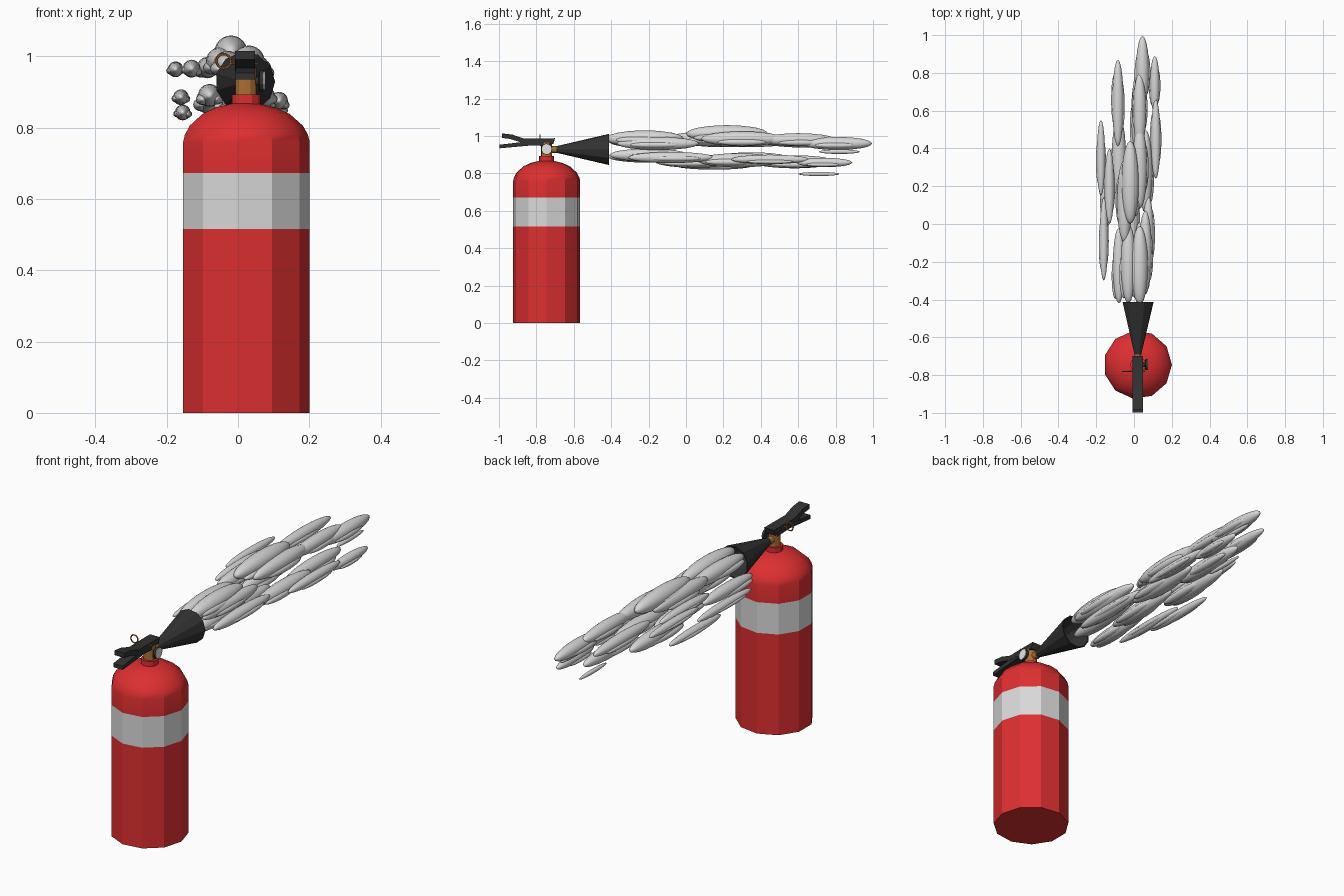
import bpy, bmesh, math, random
from mathutils import Vector, Matrix

if "Cube" in bpy.data.objects:
    bpy.data.objects.remove(bpy.data.objects["Cube"])

random.seed(4)
CX, CY, SIDES = 0.02, -0.745, 11


def material(name, rgb):
    m = bpy.data.materials.new(name)
    m.diffuse_color = (*rgb, 1)
    m.use_nodes = True
    m.node_tree.nodes["Principled BSDF"].inputs["Base Color"].default_value = m.diffuse_color
    return m


RED = material("red_paint", (0.73, 0.028, 0.03))
LABEL = material("label_grey", (0.70, 0.70, 0.70))
BLACK = material("black_plastic", (0.032, 0.032, 0.032))
BRASS = material("brass", (0.42, 0.16, 0.035))
SMOKE = material("smoke_grey", (0.68, 0.68, 0.68))
WHITE = material("gauge_white", (0.78, 0.78, 0.78))


def finish(name, bm, mats, rule=None, angle=30):
    bmesh.ops.recalc_face_normals(bm, faces=bm.faces)
    for f in bm.faces:
        f.smooth = True
        if rule:
            f.material_index = rule(f.calc_center_median())
    me = bpy.data.meshes.new(name)
    bm.to_mesh(me)
    bm.free()
    me.set_sharp_from_angle(angle=math.radians(angle))
    for m in mats:
        me.materials.append(m)
    ob = bpy.data.objects.new(name, me)
    bpy.context.collection.objects.link(ob)
    return ob


def lathe(name, profile, centre, axis, mats, rule=None, sides=SIDES):
    """Spin (radius, position) points about an axis through centre."""
    bm = bmesh.new()
    rings = []
    for r, t in profile:
        ring = []
        for i in range(sides):
            a = 2 * math.pi * i / sides
            c, s = r * math.cos(a), r * math.sin(a)
            p = {"z": (c, s, t), "y": (c, t, s), "x": (t, c, s)}[axis]
            ring.append(bm.verts.new(Vector(p) + Vector(centre)))
        rings.append(ring)
    for a, b in zip(rings, rings[1:]):
        for i in range(sides):
            j = (i + 1) % sides
            bm.faces.new((a[i], a[j], b[j], b[i]))
    bm.faces.new(rings[0])
    bm.faces.new(rings[-1])
    return finish(name, bm, mats, rule)


def lever(name, outline, half_width):
    """Extrude a side outline (y, z) across x."""
    bm = bmesh.new()
    face = bm.faces.new([bm.verts.new((CX - half_width, y, z)) for y, z in outline])
    out = bmesh.ops.extrude_face_region(bm, geom=[face])
    verts = [g for g in out["geom"] if isinstance(g, bmesh.types.BMVert)]
    bmesh.ops.translate(bm, verts=verts, vec=(2 * half_width, 0, 0))
    return finish(name, bm, [BLACK])


# Tank with label band, dome and neck
lathe("tank", [(0.181, 0), (0.181, 0.515), (0.181, 0.672), (0.181, 0.76),
               (0.176, 0.78), (0.162, 0.805), (0.125, 0.838), (0.085, 0.856), (0.04, 0.867)],
      (CX, CY, 0), "z", [RED, LABEL], lambda c: int(0.515 < c.z < 0.672))
lathe("neck_collar", [(0.041, 0.86), (0.041, 0.892)], (CX + 0.002, CY, 0), "z", [RED])

# Valve, outlet and horn
lathe("valve", [(0.03, 0.89), (0.03, 0.965)], (CX + 0.002, CY, 0), "z", [BRASS])
lathe("outlet", [(0.018, -0.745), (0.018, -0.68)], (CX, 0, 0.928), "y", [BRASS])
lathe("horn", [(0.018, -0.692), (0.084, -0.412), (0.078, -0.412), (0.012, -0.66)],
      (CX, 0, 0.928), "y", [BLACK])

# Pressure gauge
lathe("gauge_case", [(0.012, 0.04), (0.012, 0.058), (0.03, 0.06), (0.03, 0.072)],
      (0, CY, 0.93), "x", [BLACK])
lathe("gauge_face", [(0.027, 0.07), (0.027, 0.075)], (0, CY, 0.93), "x", [WHITE])

# Squeeze levers
lever("upper_lever", [(-0.985, 1.014), (-0.93, 1.008), (-0.87, 0.987), (-0.70, 0.988),
                      (-0.71, 0.957), (-0.87, 0.962), (-0.94, 0.984), (-0.985, 0.99)], 0.028)
lever("lower_lever", [(-0.998, 0.953), (-0.82, 0.975), (-0.73, 0.97),
                      (-0.73, 0.945), (-0.82, 0.95), (-0.998, 0.934)], 0.027)

# Safety pin and its ring
lathe("safety_pin", [(0.004, -0.025), (0.004, 0.058)], (0, -0.78, 0.978), "x", [BRASS], sides=6)
bpy.ops.mesh.primitive_torus_add(major_segments=16, minor_segments=6, major_radius=0.02,
                                 minor_radius=0.0035, location=(-0.04, -0.78, 0.986),
                                 rotation=(math.pi / 2, 0, 0))
bpy.context.object.name = "pin_ring"
bpy.context.object.data.materials.append(BRASS)

# Smoke puffs: x, y, z, half thickness, half length
PUFFS = [
    # upper stream
    (0.03, -0.22, 0.985, 0.045, 0.21), (-0.03, -0.21, 0.975, 0.04, 0.21),
    (0.06, -0.15, 0.96, 0.035, 0.22), (-0.02, 0.22, 1.012, 0.046, 0.22),
    (-0.05, 0.12, 0.985, 0.04, 0.22), (0.03, 0.30, 0.985, 0.04, 0.22),
    (-0.13, 0.20, 0.965, 0.025, 0.20), (-0.175, 0.35, 0.963, 0.022, 0.20),
    (-0.085, 0.64, 0.968, 0.03, 0.23), (0.03, 0.60, 0.98, 0.035, 0.20),
    (0.045, 0.81, 0.96, 0.035, 0.185), (0.06, 0.82, 0.916, 0.012, 0.11),
    # lower stream
    (0.03, -0.20, 0.898, 0.035, 0.21), (-0.08, -0.22, 0.89, 0.032, 0.20),
    (0.075, -0.08, 0.885, 0.03, 0.23), (-0.16, -0.08, 0.885, 0.022, 0.22),
    (-0.01, 0.05, 0.865, 0.035, 0.22), (-0.155, 0.15, 0.842, 0.022, 0.21),
    (0.06, 0.28, 0.87, 0.038, 0.22), (-0.08, 0.35, 0.875, 0.038, 0.22),
    (0.115, 0.45, 0.875, 0.025, 0.21), (0.02, 0.58, 0.862, 0.035, 0.22),
    (0.11, 0.74, 0.858, 0.025, 0.15), (0.03, 0.71, 0.797, 0.011, 0.11),
]
bm = bmesh.new()


def puff(x, y, z, rx, ry, rz):
    m = Matrix.Translation((x, y, z)) @ Matrix.Diagonal((rx, ry, rz, 1))
    bmesh.ops.create_icosphere(bm, subdivisions=3, radius=1, matrix=m)


for x, y, z, r, l in PUFFS:
    puff(x, y, z, r, l, r)
    if r > 0.02:
        # smaller lumps hugging each puff
        for side in (-1, 1):
            puff(x + side * r * 0.6, y + random.uniform(-0.3, 0.1) * l,
                 z - random.uniform(0.1, 0.5) * r, r * 0.6, l * 0.6, r * 0.5)
finish("smoke", bm, [SMOKE], angle=60)
